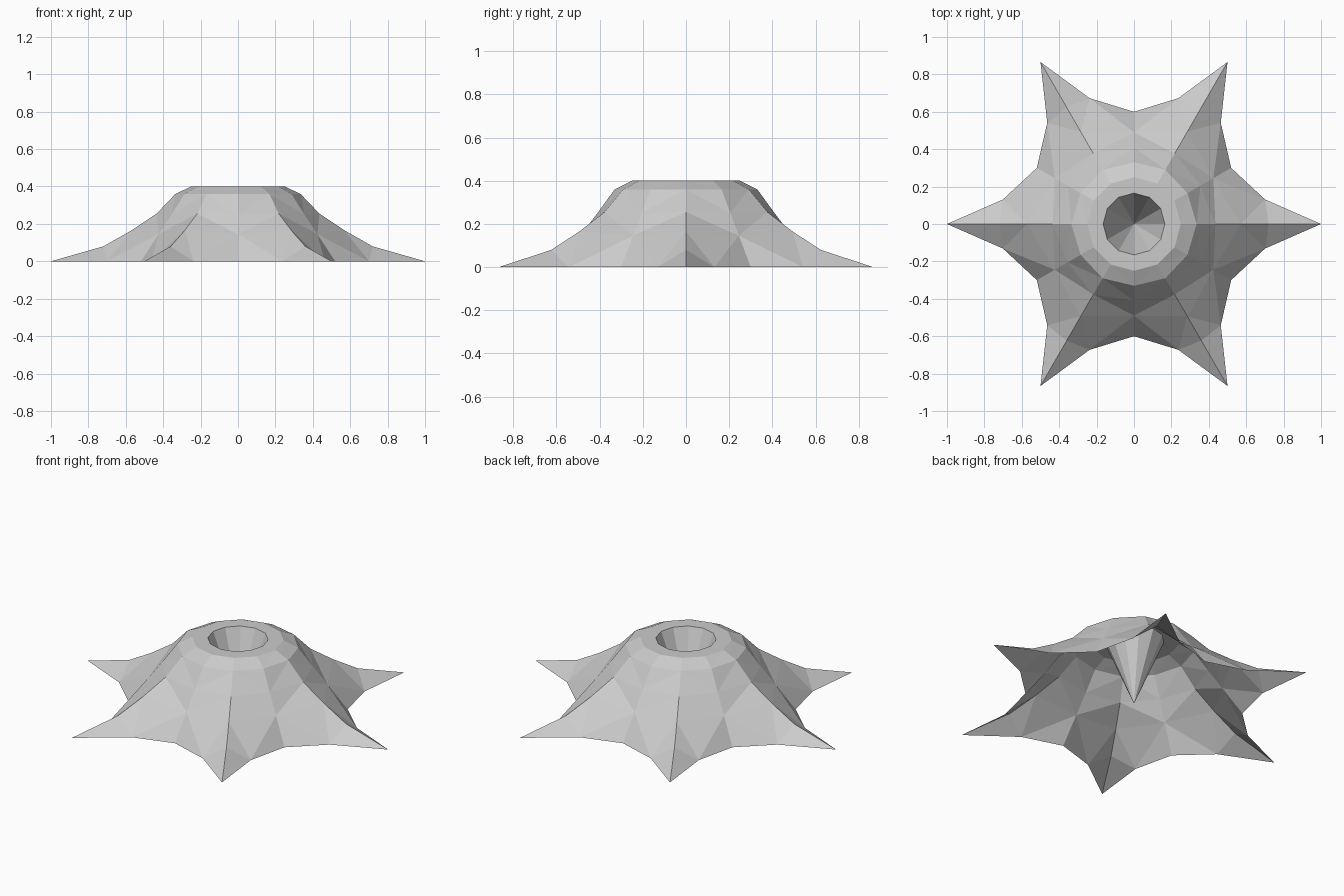
import bpy, bmesh
from math import sin, cos, radians

if "Cube" in bpy.data.objects:
    bpy.data.objects.remove(bpy.data.objects["Cube"])

bm = bmesh.new()

def polar(r, deg, z):
    a = radians(deg)
    return bm.verts.new((r * cos(a), r * sin(a), z))

# Twelve-sided rings: (ridge radius, ridge z, valley radius, valley z)
PROFILE = [
    (0.165, 0.40, 0.165, 0.40),   # rim of the hole
    (0.25, 0.40, 0.25, 0.40),     # flat top
    (0.335, 0.36, 0.33, 0.36),    # shoulder
    (0.435, 0.255, 0.41, 0.25),
    (0.57, 0.165, 0.49, 0.145),
]
rings = []
for rr, rz, vr, vz in PROFILE:
    rings.append([polar(vr, 30 * i, vz) if i % 2 else polar(rr, 30 * i, rz)
                  for i in range(12)])

# Conical pit down to the base
apex = bm.verts.new((0, 0, 0))
for i in range(12):
    bm.faces.new((apex, rings[0][i], rings[0][(i + 1) % 12]))

# Shell wall
for inner, outer in zip(rings, rings[1:]):
    for i in range(12):
        j = (i + 1) % 12
        r, v = (i, j) if i % 2 == 0 else (j, i)
        bm.faces.new((outer[r], outer[v], inner[r]))
        bm.faces.new((outer[v], inner[v], inner[r]))

# Skirt: six pointed ridges with scalloped gaps
valleys = [polar(0.60, 60 * k + 30, 0) for k in range(6)]
for k in range(6):
    a = 60 * k
    tip, knee = polar(1.0, a, 0), polar(0.72, a, 0.08)
    root = rings[-1][2 * k]
    for s in (1, -1):
        side = polar(0.713, a + s * 10.6, 0)
        gap = valleys[k if s == 1 else k - 1]
        wall = rings[-1][(2 * k + s) % 12]
        for f in ((knee, tip, side), (root, knee, side),
                  (root, side, wall), (side, gap, wall)):
            bm.faces.new(f)

bmesh.ops.recalc_face_normals(bm, faces=bm.faces)
# Outer skin faces upward
if sum(f.normal.z * f.calc_area() for f in bm.faces) < 0:
    bmesh.ops.reverse_faces(bm, faces=bm.faces)

mesh = bpy.data.meshes.new("star_shell")
bm.to_mesh(mesh)
bm.free()
shell = bpy.data.objects.new("star_shell", mesh)
bpy.context.collection.objects.link(shell)
